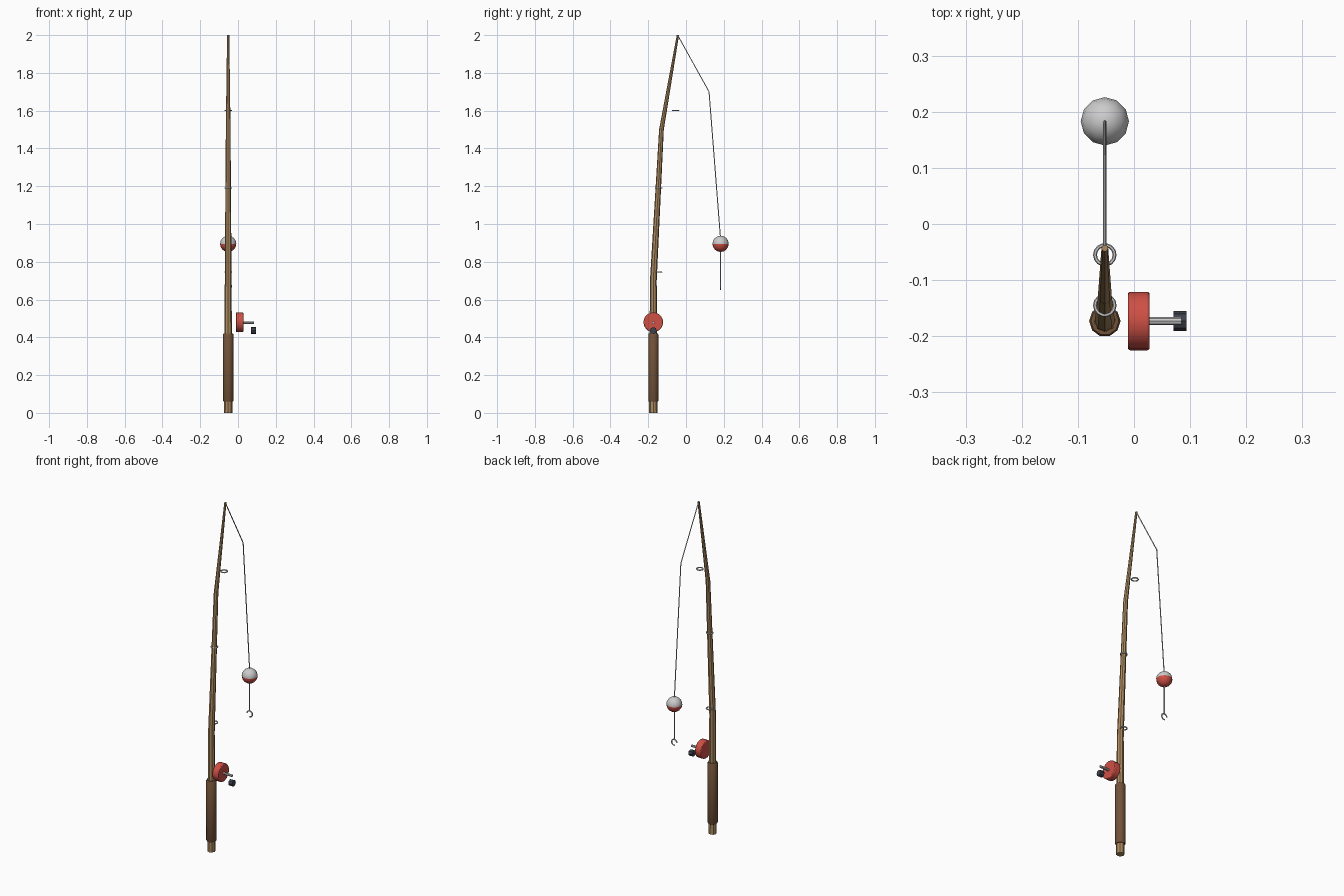
import bpy, bmesh
from math import cos, sin, pi, radians
from mathutils import Vector

if "Cube" in bpy.data.objects:
    bpy.data.objects.remove(bpy.data.objects["Cube"])

X, Y = -0.052, -0.173          # rod axis at the grip
LY = 0.183                     # hanging line position


def material(name, rgb):
    m = bpy.data.materials.new(name)
    m.diffuse_color = (*rgb, 1)
    m.use_nodes = True
    m.node_tree.nodes["Principled BSDF"].inputs["Base Color"].default_value = m.diffuse_color
    return m


WOOD = material("wood", (0.42, 0.26, 0.12))
GRIP = material("grip_brown", (0.17, 0.085, 0.04))
RED = material("red", (0.62, 0.08, 0.06))
DARK = material("dark", (0.05, 0.055, 0.075))


def finish(obj, name, mat=None, smooth=True):
    obj.name = name
    if mat:
        obj.data.materials.append(mat)
    if smooth:
        bpy.ops.object.select_all(action='DESELECT')
        obj.select_set(True)
        bpy.context.view_layer.objects.active = obj
        bpy.ops.object.shade_smooth_by_angle(angle=radians(35))
    return obj


def tube(name, path, sides, mat=None):
    """Capped tube through (y, z, radius) stations with level rings."""
    bm = bmesh.new()
    rings = [[bm.verts.new((X + r * cos(2 * pi * i / sides),
                            y + r * sin(2 * pi * i / sides), z))
              for i in range(sides)] for y, z, r in path]
    for a, b in zip(rings, rings[1:]):
        for i in range(sides):
            j = (i + 1) % sides
            bm.faces.new((a[i], a[j], b[j], b[i]))
    bm.faces.new(rings[0])
    bm.faces.new(rings[-1])
    bmesh.ops.recalc_face_normals(bm, faces=bm.faces)
    me = bpy.data.meshes.new(name)
    bm.to_mesh(me)
    bm.free()
    obj = bpy.data.objects.new(name, me)
    bpy.context.collection.objects.link(obj)
    return finish(obj, name, mat)


def disc_x(name, x0, x1, z, r, sides, mat=None, bevel=0):
    """Cylinder lying along x."""
    bpy.ops.mesh.primitive_cylinder_add(vertices=sides, radius=r, depth=x1 - x0,
                                        location=((x0 + x1) / 2, Y, z),
                                        rotation=(0, pi / 2, 0))
    obj = bpy.context.object
    if bevel:
        mod = obj.modifiers.new("bevel", 'BEVEL')
        mod.width, mod.segments = bevel, 2
    return finish(obj, name, mat)


# Bent tapering rod and its grip
tube("rod", [(Y, 0, 0.022), (Y, 0.7, 0.018), (-0.13, 1.5, 0.0125),
             (-0.043, 2.0, 0.006)], 8, WOOD)
tube("grip", [(Y, 0.06, 0.025), (Y, 0.065, 0.028), (Y, 0.415, 0.028),
              (Y, 0.42, 0.025)], 10, GRIP)

# Line guides
for i, (y, z) in enumerate([(-0.145, 0.745), (-0.145, 1.19), (-0.055, 1.6)]):
    bpy.ops.mesh.primitive_torus_add(major_radius=0.0175, minor_radius=0.0035,
                                     major_segments=14, minor_segments=6,
                                     location=(X, y, z))
    finish(bpy.context.object, f"line_guide_{i + 1}")

# Reel with crank and knob
disc_x("reel", -0.011, 0.028, 0.48, 0.052, 20, RED, 0.004)
disc_x("crank", 0.025, 0.085, 0.478, 0.007, 8)
disc_x("crank_knob", 0.07, 0.094, 0.436, 0.018, 8, DARK)

# Line from the tip to the float, and the leader below it
tube("line", [(-0.043, 1.998, 0.003), (0.122, 1.7, 0.003), (LY, 0.92, 0.003)], 6)
tube("leader", [(LY, 0.86, 0.003), (LY, 0.687, 0.003)], 6)

# Float: pale above, red below
bpy.ops.mesh.primitive_uv_sphere_add(segments=12, ring_count=8, radius=0.043,
                                     location=(X, LY, 0.895))
bobber = bpy.context.object
bobber.data.materials.append(material("pale", (0.75, 0.75, 0.75)))
bobber.data.materials.append(RED)
for p in bobber.data.polygons:
    p.material_index = 1 if p.center.z < 0 else 0
finish(bobber, "float")

# Hook: open ring in the xz plane, gap at the lower left
cu = bpy.data.curves.new("hook", 'CURVE')
cu.dimensions = '3D'
cu.bevel_depth, cu.bevel_resolution, cu.use_fill_caps = 0.0035, 1, True
sp = cu.splines.new('POLY')
N = 13
sp.points.add(N - 1)
for i, p in enumerate(sp.points):
    a = radians(175 - 270 * i / (N - 1))
    p.co = (X + 0.0175 * cos(a), LY, 0.67 + 0.0175 * sin(a), 1)
hook = bpy.data.objects.new("hook", cu)
bpy.context.collection.objects.link(hook)
